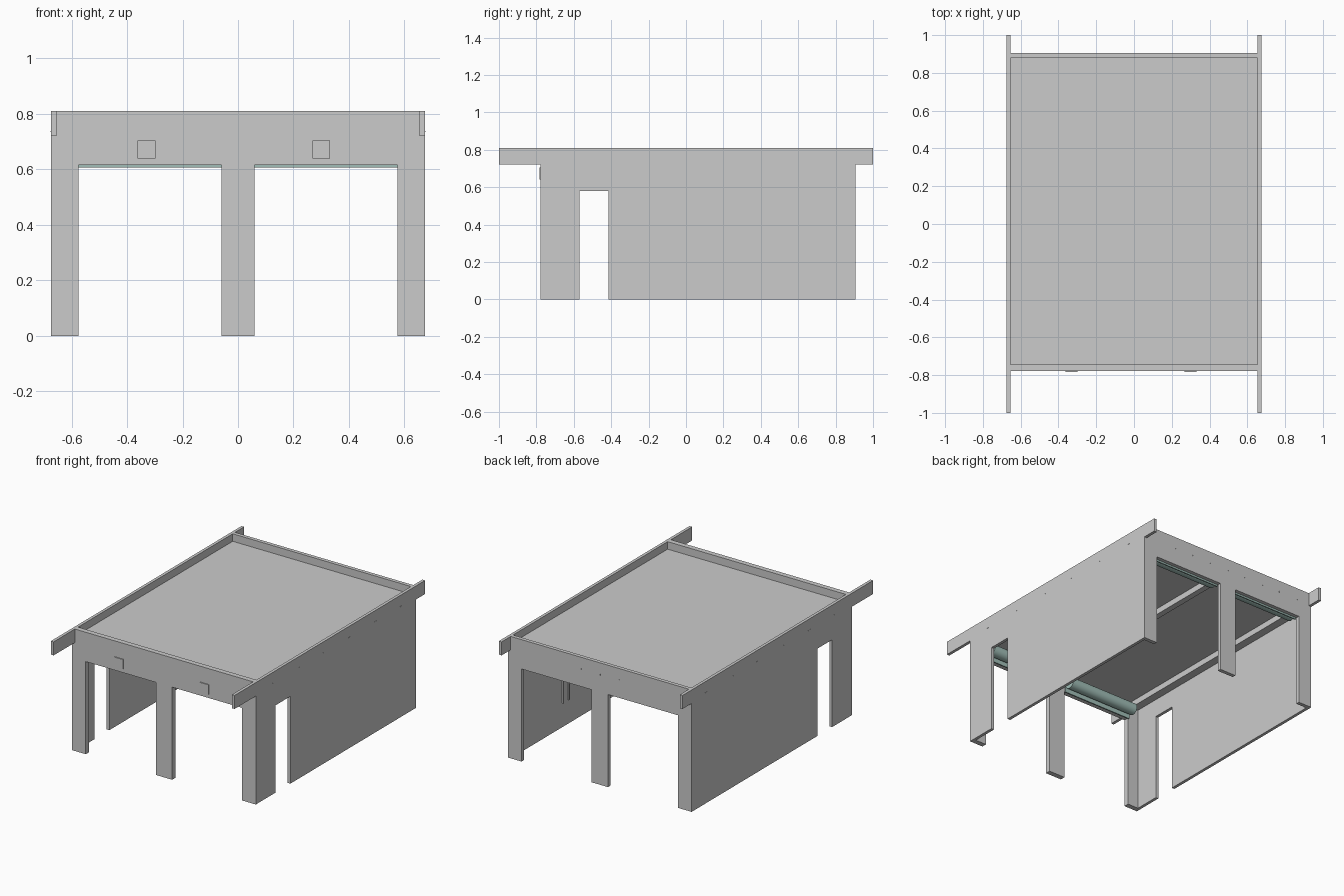
import bpy, bmesh, math
from mathutils import Matrix, Vector

if "Cube" in bpy.data.objects:
    bpy.data.objects.remove(bpy.data.objects["Cube"])

teal = bpy.data.materials.new("teal_paint")
teal.diffuse_color = (0.36, 0.52, 0.48, 1)
teal.use_nodes = True
teal.node_tree.nodes["Principled BSDF"].inputs["Base Color"].default_value = teal.diffuse_color


def finish(name, bm, mat=None):
    bmesh.ops.recalc_face_normals(bm, faces=bm.faces[:])
    me = bpy.data.meshes.new(name)
    bm.to_mesh(me)
    bm.free()
    ob = bpy.data.objects.new(name, me)
    bpy.context.collection.objects.link(ob)
    if mat:
        me.materials.append(mat)
    return ob


def box(name, x0, x1, y0, y1, z0, z1, mat=None):
    bm = bmesh.new()
    bmesh.ops.create_cube(bm, size=1)
    for v in bm.verts:
        v.co = Vector(((x0 + x1) / 2 + v.co.x * (x1 - x0),
                       (y0 + y1) / 2 + v.co.y * (y1 - y0),
                       (z0 + z1) / 2 + v.co.z * (z1 - z0)))
    return finish(name, bm, mat)


def wall(name, pts, to3d, thickness):
    """Extrude a wall outline; to3d maps (along, height) to a point."""
    bm = bmesh.new()
    face = bm.faces.new([bm.verts.new(to3d(*p)) for p in pts])
    ext = bmesh.ops.extrude_face_region(bm, geom=[face])
    bmesh.ops.translate(bm, vec=thickness,
                        verts=[g for g in ext["geom"] if isinstance(g, bmesh.types.BMVert)])
    return finish(name, bm)


def cylinder(name, x0, x1, y, z, r, mat=None):
    bm = bmesh.new()
    bmesh.ops.create_cone(bm, cap_ends=True, segments=32, radius1=r, radius2=r, depth=x1 - x0,
                          matrix=Matrix.Translation(((x0 + x1) / 2, y, z)) @ Matrix.Rotation(math.pi / 2, 4, 'Y'))
    for f in bm.faces:
        f.smooth = len(f.verts) == 4
    return finish(name, bm, mat)


XI, XO = 0.655, 0.675          # side wall inner / outer faces
YF, YB, TOP = -0.777, 0.905, 0.81
FI, BI = -0.743, 0.88          # front / back wall inner faces
ROOF, LINTEL = 0.76, 0.615

# Front and back walls, two gate openings each
half = [(0.06, 0), (0.06, LINTEL), (0.575, LINTEL), (0.575, 0), (XI, 0), (XI, TOP)]
gate = half + [(-x, z) for x, z in reversed(half)]
wall("front_wall", gate, lambda a, z: (a, YF, z), (0, FI - YF, 0))
wall("back_wall", gate, lambda a, z: (a, BI, z), (0, YB - BI, 0))

# Side walls with a doorway and overhanging parapet arms
side = [(YF, 0), (-0.57, 0), (-0.57, 0.58), (-0.415, 0.58), (-0.415, 0), (YB, 0),
        (YB, 0.72), (1, 0.72), (1, TOP), (-1, TOP), (-1, 0.72), (YF, 0.72)]
for s, label in ((-1, "left"), (1, "right")):
    wall(label + "_wall", side, lambda a, z: (s * XI, a, z), (s * (XO - XI), 0, 0))

# Roof slab and beams beneath it
box("roof_slab", -XI, XI, FI, BI, 0.74, ROOF)
box("centre_beam", -0.02, 0.02, FI, BI, 0.70, 0.74)
for s, label in ((-1, "left"), (1, "right")):
    a, b = sorted((s * 0.60, s * XI))
    box(label + "_edge_beam", a, b, FI, BI, 0.70, 0.74)

# Rolled-up shutters behind every lintel
for y, d, end in ((FI, 1, "front"), (BI, -1, "back")):
    for s, label in ((-1, "left"), (1, "right")):
        a, b = sorted((s * 0.06, s * 0.575))
        cylinder(f"{end}_{label}_shutter_roll", a, b, y + d * 0.05, 0.655, 0.038, teal)
        y0, y1 = sorted((y + d * 0.004, y + d * 0.012))
        box(f"{end}_{label}_shutter_edge", a, b, y0, y1, 0.606, 0.67, teal)

# Small plates on the front face
for x in (-0.33, 0.30):
    box("front_plate", x - 0.032, x + 0.032, YF - 0.006, YF, 0.64, 0.705)

# Joist ends showing on the back and side walls
for i in range(9):
    x = -0.56 + i * 0.14
    box("back_joist_end", x - 0.004, x + 0.004, YB, YB + 0.001, 0.728, 0.736)
for i in range(6):
    y = -0.6 + i * 0.27
    for s in (-1, 1):
        a, b = sorted((s * XO, s * (XO + 0.001)))
        box("side_joist_end", a, b, y - 0.012, y + 0.012, 0.735, 0.738)

# Two thin conduits inside the right wall
for y in (0.30, 0.36):
    box("wall_conduit", XI - 0.008, XI, y - 0.004, y + 0.004, 0.16, 0.40)
